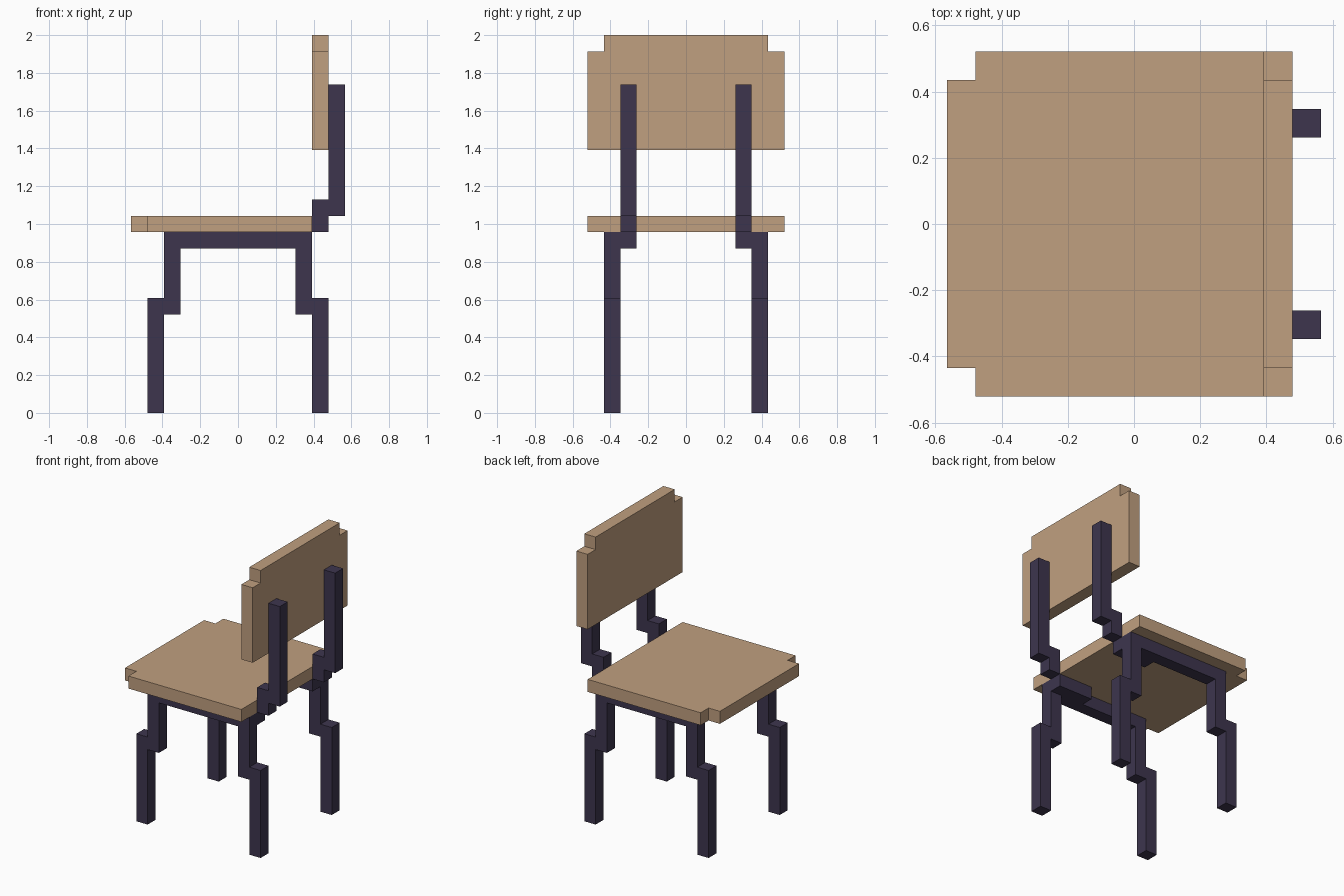
import bpy
import bmesh
from mathutils import Vector

cube = bpy.data.objects.get("Cube")
if cube:
    bpy.data.objects.remove(cube, do_unlink=True)

U = 2 / 23  # block size: the chair is 23 blocks tall


def material(name, rgb):
    m = bpy.data.materials.new(name)
    m.use_nodes = True
    m.diffuse_color = (*rgb, 1)
    bsdf = next(n for n in m.node_tree.nodes if n.type == 'BSDF_PRINCIPLED')
    bsdf.inputs["Base Color"].default_value = (*rgb, 1)
    return m


wood = material("light wood", (0.53, 0.35, 0.215))
dark = material("dark purple frame", (0.047, 0.036, 0.076))


def extrude(name, outline, axis, start, end, mat):
    """Extrude a flat outline (in blocks) along x, y or z from start to end."""
    i = "xyz".index(axis)

    def place(a, b):
        p = [a, b]
        p.insert(i, start)
        return Vector(p) * U

    bm = bmesh.new()
    face = bm.faces.new([bm.verts.new(place(a, b)) for a, b in outline])
    new = bmesh.ops.extrude_face_region(bm, geom=[face])["geom"]
    shift = Vector((0, 0, 0))
    shift[i] = (end - start) * U
    bmesh.ops.translate(bm, vec=shift, verts=[g for g in new if isinstance(g, bmesh.types.BMVert)])
    bmesh.ops.recalc_face_normals(bm, faces=bm.faces)
    mesh = bpy.data.meshes.new(name)
    bm.to_mesh(mesh)
    bm.free()
    mesh.materials.append(mat)
    ob = bpy.data.objects.new(name, mesh)
    bpy.context.collection.objects.link(ob)
    return ob


# Seat with two notched corners
extrude("seat", [(4.5, -6), (4.5, 6), (-5.5, 6), (-5.5, 5), (-6.5, 5),
                 (-6.5, -5), (-5.5, -5), (-5.5, -6)], "z", 11, 12, wood)

# Backrest with two notched top corners
extrude("backrest", [(-6, 16), (6, 16), (6, 22), (5, 22), (5, 23),
                     (-5, 23), (-5, 22), (-6, 22)], "x", 4.5, 5.5, wood)

# Half outline of a side frame: stepped leg and rail, mirrored in x
half = [(3.5, 10), (3.5, 6), (4.5, 6), (4.5, 0), (5.5, 0), (5.5, 7), (4.5, 7), (4.5, 11)]
frame = half + [(-x, z) for x, z in reversed(half)]

# Stepped post carrying the backrest
post = [(4.5, 11), (5.5, 11), (5.5, 12), (6.5, 12), (6.5, 20), (5.5, 20), (5.5, 13), (4.5, 13)]

# Bracket running along the inside of each rail
bracket = [(1.5, 10), (4.5, 10), (4.5, 11), (1.5, 11)]

for side, s in (("front", -1), ("back", 1)):
    extrude(side + "_side_legs_and_rail", frame, "y", 4 * s, 5 * s, dark)
    extrude(side + "_side_bracket", bracket, "y", 3 * s, 4 * s, dark)
    extrude(side + "_side_post", post, "y", 3 * s, 4 * s, dark)
